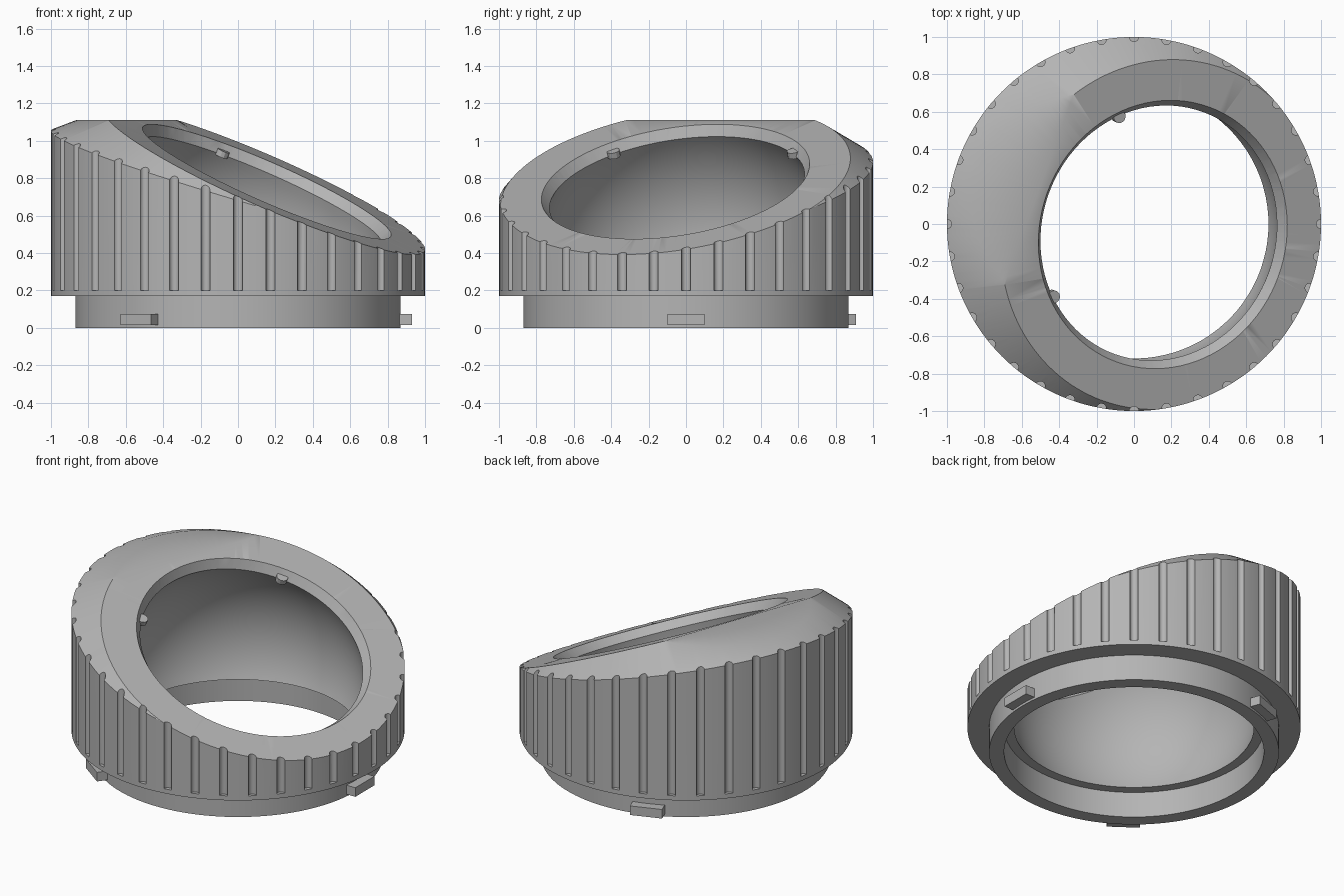
import bpy, bmesh, math
from mathutils import Matrix, Vector

if "Cube" in bpy.data.objects:
    bpy.data.objects.remove(bpy.data.objects["Cube"], do_unlink=True)

grey = bpy.data.materials.new("plain_grey")
grey.use_nodes = True
grey.diffuse_color = (0.46, 0.46, 0.46, 1)
grey.node_tree.nodes["Principled BSDF"].inputs["Base Color"].default_value = (0.46, 0.46, 0.46, 1)

# Frame of the slanted face: its centre, turned and tilted
TURN, TILT = math.radians(-20), math.radians(25)
SPHERE_Z, SPHERE_R = 0.43, 0.765
spin = Matrix.Rotation(TURN, 4, 'Z') @ Matrix.Rotation(TILT, 4, 'Y')
face = Matrix.Translation((0, 0, SPHERE_Z)) @ spin @ Matrix.Translation((0, 0, 0.388))


def finish(name, bm):
    bmesh.ops.recalc_face_normals(bm, faces=bm.faces)
    mesh = bpy.data.meshes.new(name)
    bm.to_mesh(mesh)
    bm.free()
    mesh.materials.append(grey)
    ob = bpy.data.objects.new(name, mesh)
    bpy.context.collection.objects.link(ob)
    return ob


def revolve(name, profile, segments=144, matrix=Matrix()):
    """Closed solid turned from (radius, height) points that start and end on the axis."""
    bm = bmesh.new()
    verts = [bm.verts.new((r, 0, z)) for r, z in profile]
    edges = [bm.edges.new(pair) for pair in zip(verts, verts[1:])]
    bmesh.ops.spin(bm, geom=verts + edges, cent=(0, 0, 0), axis=(0, 0, 1),
                   angle=math.tau, steps=segments, use_merge=True)
    bmesh.ops.remove_doubles(bm, verts=bm.verts, dist=1e-5)
    bmesh.ops.transform(bm, matrix=matrix, verts=bm.verts)
    return finish(name, bm)


def boolean(target, cutter, operation):
    mod = target.modifiers.new("cut", 'BOOLEAN')
    mod.operation, mod.solver, mod.object = operation, 'EXACT', cutter
    bpy.context.view_layer.update()
    graph = bpy.context.evaluated_depsgraph_get()
    mesh = bpy.data.meshes.new_from_object(target.evaluated_get(graph))
    target.modifiers.clear()
    target.data = mesh
    bpy.data.objects.remove(cutter, do_unlink=True)


# Housing with its stepped, bored base
housing = revolve("housing", [(0, 0.17), (0.78, 0.17), (0.78, 0), (0.87, 0), (0.87, 0.17),
                              (1, 0.17), (1, 1.11), (0, 1.11)])

# Slanted face with a wide bevel round it
boolean(housing, revolve("slant_shape", [(0, 0), (0.945, 0), (2.545, -1.6), (0, -1.6)],
                         144, face), 'INTERSECT')

# Round cavity
bm = bmesh.new()
bmesh.ops.create_uvsphere(bm, u_segments=96, v_segments=48, radius=SPHERE_R,
                          matrix=Matrix.Translation((0, 0, SPHERE_Z)) @ spin)
boolean(housing, finish("cavity", bm), 'DIFFERENCE')

# Tapered opening in the slanted face
boolean(housing, revolve("opening", [(0, 0.05), (0.755, 0.05), (0.725, 0), (0.688, -0.057),
                                     (0.6, -0.15), (0, -0.15)], 96, face), 'DIFFERENCE')

# Grip grooves round the side
bm = bmesh.new()
for i in range(36):
    place = Matrix.Rotation(math.radians(10 * i), 4, 'Z') @ Matrix.Translation((1, 0, 0.8))
    bmesh.ops.create_cone(bm, cap_ends=True, segments=16, radius1=0.025, radius2=0.025,
                          depth=1.2, matrix=place)
boolean(housing, finish("grooves", bm), 'DIFFERENCE')

bpy.ops.object.select_all(action='DESELECT')
housing.select_set(True)
bpy.context.view_layer.objects.active = housing
bpy.ops.object.shade_smooth_by_angle(angle=math.radians(30))

# Locking tabs on the base
for i, angle in enumerate((0, 110, 234)):
    bm = bmesh.new()
    place = (Matrix.Rotation(math.radians(angle), 4, 'Z') @ Matrix.Translation((0.885, 0, 0.045))
             @ Matrix.Diagonal(Vector((0.09, 0.2, 0.06, 1))))
    bmesh.ops.create_cube(bm, size=1, matrix=place)
    finish(f"locking_tab_{i + 1}", bm)

# Small pegs inside the rim
for side, angle in (("front", -132), ("back", 132)):
    bm = bmesh.new()
    place = face @ Matrix.Rotation(math.radians(angle), 4, 'Z') @ Matrix.Translation((0.69, 0, -0.05))
    bmesh.ops.create_cone(bm, cap_ends=True, segments=12, radius1=0.035, radius2=0.035,
                          depth=0.035, matrix=place)
    finish(f"{side}_rim_peg", bm)
